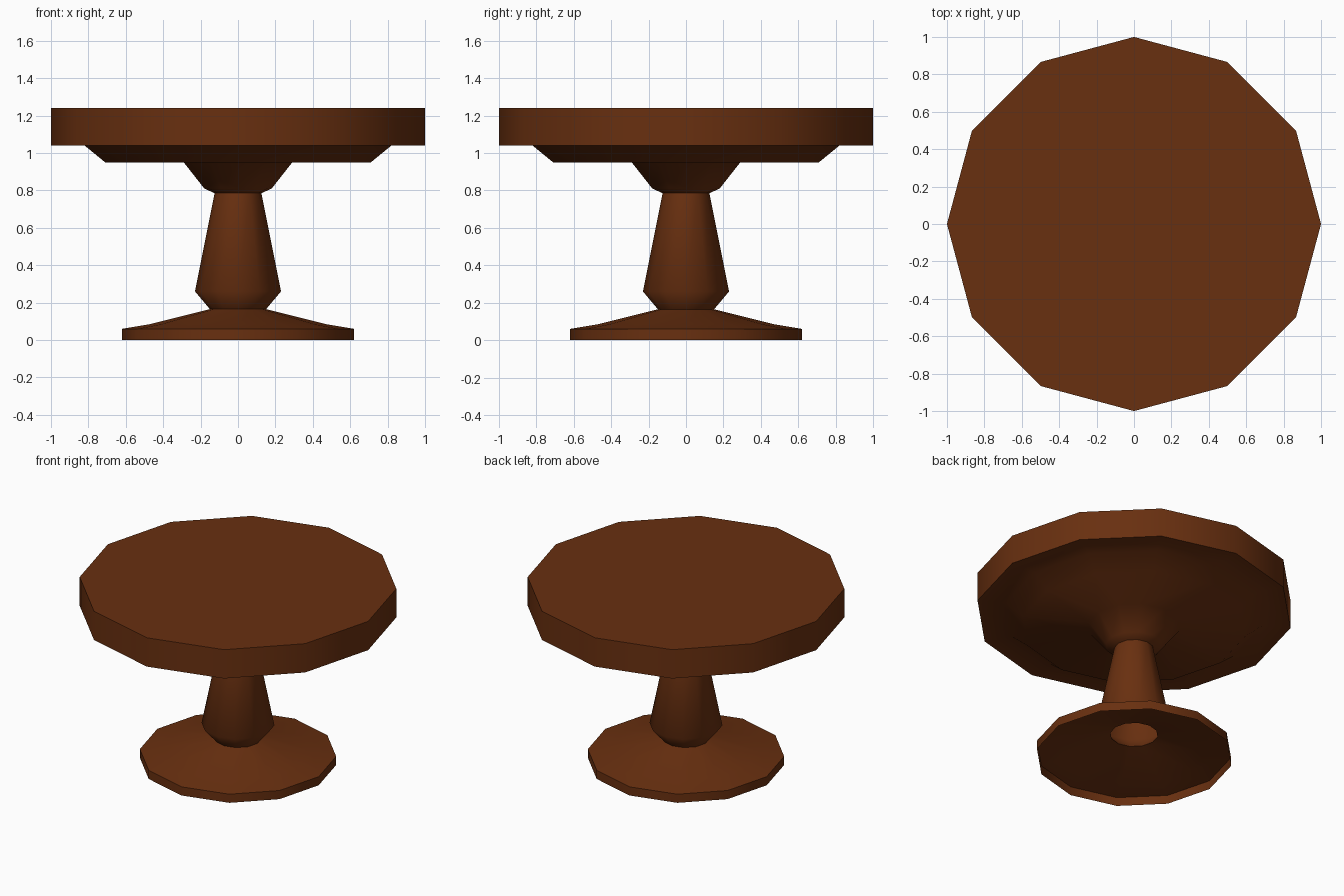
import bpy, bmesh, math

if "Cube" in bpy.data.objects:
    bpy.data.objects.remove(bpy.data.objects["Cube"])

SIDES = 12

# Single wood colour
wood = bpy.data.materials.new("dark_brown_wood")
wood.diffuse_color = (0.14, 0.029, 0.005, 1)
wood.use_nodes = True
wood.node_tree.nodes["Principled BSDF"].inputs["Base Color"].default_value = wood.diffuse_color


def lathe(name, profile):
    """Revolve (radius, z) points, listed bottom to top on the outside; radius 0 closes an end."""
    bm = bmesh.new()
    rings = []
    for r, z in profile:
        if r == 0:
            rings.append([bm.verts.new((0, 0, z))] * SIDES)
        else:
            rings.append([bm.verts.new((r * math.cos(math.tau * i / SIDES),
                                        r * math.sin(math.tau * i / SIDES), z))
                          for i in range(SIDES)])
    for lo, hi in zip(rings, rings[1:]):
        for i in range(SIDES):
            j = (i + 1) % SIDES
            bm.faces.new(dict.fromkeys((lo[i], lo[j], hi[j], hi[i])))
    mesh = bpy.data.meshes.new(name)
    bm.to_mesh(mesh)
    bm.free()
    mesh.materials.append(wood)
    obj = bpy.data.objects.new(name, mesh)
    bpy.context.collection.objects.link(obj)
    bpy.context.view_layer.objects.active = obj
    obj.select_set(True)
    bpy.ops.object.shade_smooth_by_angle(angle=math.radians(60))
    obj.select_set(False)
    return obj


# Foot: hollow shell, open underneath
lathe("foot", [(0.62, 0), (0.62, 0.06), (0.47, 0.085), (0.15, 0.165)])

# Column: bulges low, tapers upwards, open at the bottom
lathe("column", [(0.15, 0.165), (0.23, 0.26), (0.125, 0.785)])

# Top: flared capital, stepped apron and thick slab in one turned piece
lathe("table_top", [(0.125, 0.785), (0.18, 0.81), (0.29, 0.95), (0.71, 0.95),
                    (0.82, 1.04), (1, 1.04), (1, 1.24), (0, 1.24)])
